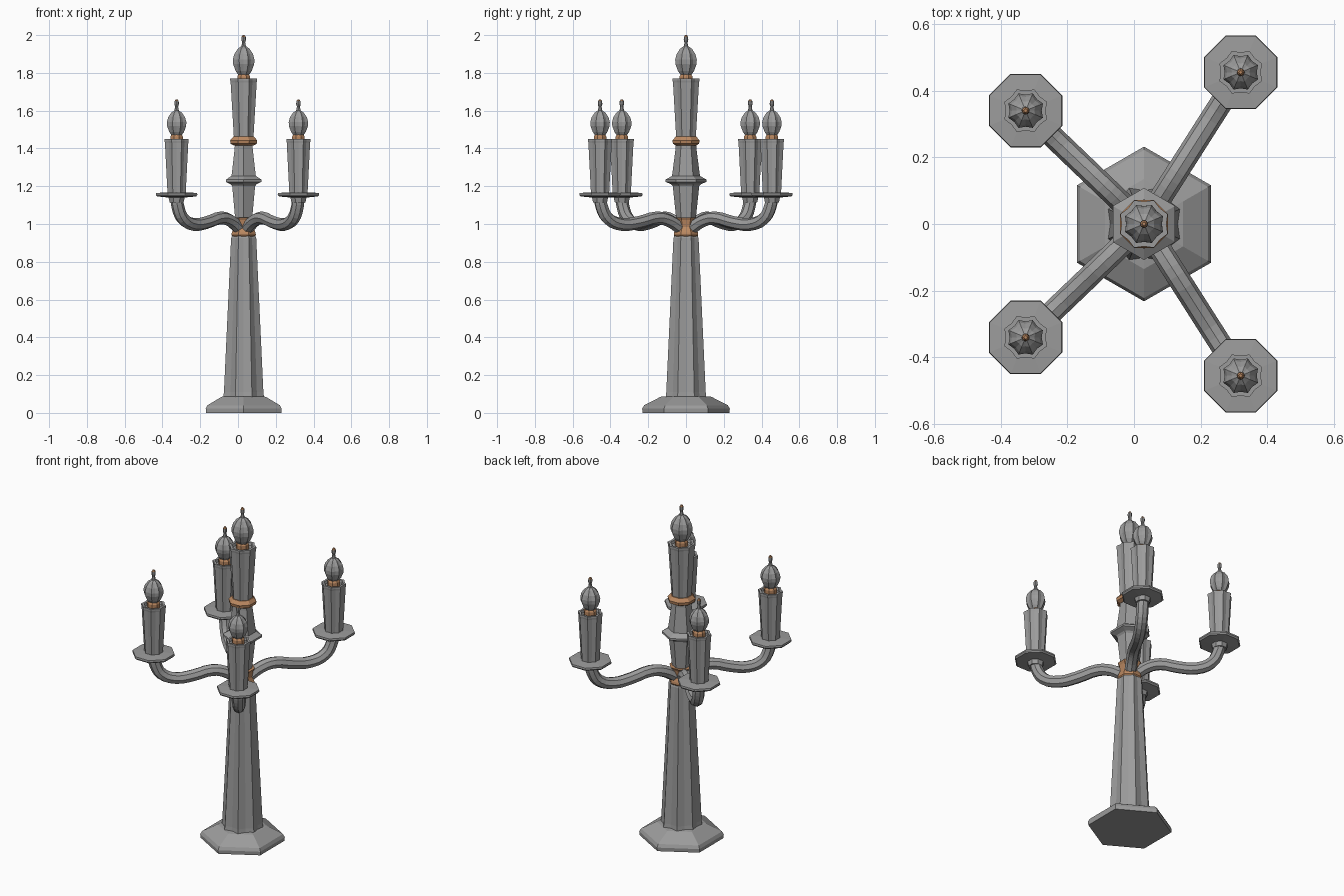
import bpy, math
from mathutils import Vector

if "Cube" in bpy.data.objects:
    bpy.data.objects.remove(bpy.data.objects["Cube"])


def make_material(name, color):
    m = bpy.data.materials.new(name)
    m.diffuse_color = (*color, 1)
    m.use_nodes = True
    m.node_tree.nodes["Principled BSDF"].inputs["Base Color"].default_value = m.diffuse_color
    return m


GREY = make_material("pewter grey", (0.33, 0.33, 0.33))
COPPER = make_material("copper", (0.50, 0.25, 0.12))
CX = 0.03  # the column stands slightly right of the origin


def add_mesh(name, verts, faces, mat):
    me = bpy.data.meshes.new(name)
    me.from_pydata(verts, [], faces)
    me.materials.append(mat)
    ob = bpy.data.objects.new(name, me)
    bpy.context.collection.objects.link(ob)
    return ob


def lathe(name, profile, sides, mat, at=(0, 0), turn=0.0, flute=None):
    """Stack of polygon rings (radius, z); flute pulls in the middle of every side."""
    n = sides * 2 if flute else sides
    verts = []
    for r, z in profile:
        for i in range(n):
            a = turn + math.tau * i / n
            k = r * flute if flute and i % 2 else r
            verts.append((at[0] + k * math.cos(a), at[1] + k * math.sin(a), z))
    faces = [tuple(reversed(range(n)))]
    for j in range(len(profile) - 1):
        for i in range(n):
            k = (i + 1) % n
            faces.append((j * n + i, j * n + k, (j + 1) * n + k, (j + 1) * n + i))
    faces.append(tuple(range((len(profile) - 1) * n, len(profile) * n)))
    return add_mesh(name, verts, faces, mat)


OCT = math.pi / 8   # octagons with sides square to the axes
HEX = math.pi / 2   # hexagons pointing along y
C = (CX, 0)


def candle(name, at, z0, z1, r0, r1, bulb_r, tip_z):
    # fluted sleeve with a lip and a shallow recess
    lathe(name + "_sleeve", [(r0, z0), (r1 * 0.97, z1 - 0.02), (r1, z1 - 0.01), (r1, z1),
                             (r1 * 0.8, z1), (r1 * 0.74, z1 - 0.015)],
          8, GREY, at, OCT, 0.87)
    # collar under the bulb
    lathe(name + "_collar", [(0.036, z1 - 0.02), (0.036, z1 + 0.012), (0.028, z1 + 0.025)],
          8, COPPER, at, OCT)
    # ribbed bulb
    b, h = z1 + 0.012, tip_z - z1 - 0.07
    shape = [(0.42, 0), (0.75, 0.18), (0.97, 0.40), (1.0, 0.55), (0.86, 0.74), (0.55, 0.91), (0.2, 1.0)]
    lathe(name + "_bulb", [(bulb_r * r, b + h * t) for r, t in shape], 8, GREY, at, OCT, 0.86)
    # thin finial
    lathe(name + "_finial", [(0.014, b + h - 0.01), (0.008, tip_z - 0.04), (0.012, tip_z - 0.025),
                             (0.011, tip_z - 0.01)], 8, GREY, at)
    lathe(name + "_finial_tip", [(0.011, tip_z - 0.01), (0.005, tip_z)], 8, COPPER, at)


# foot
lathe("foot", [(0.23, 0), (0.232, 0.022), (0.222, 0.04), (0.135, 0.085), (0.11, 0.088)], 6, GREY, C, HEX)

# fluted column
lathe("column", [(0.117, 0.08), (0.113, 0.11), (0.072, 0.925), (0.066, 0.94)], 8, GREY, C, OCT, 0.87)

# copper hub that carries the arms
lathe("arm_hub", [(0.066, 0.935), (0.07, 0.942), (0.068, 0.955), (0.054, 0.985), (0.06, 1.02), (0.068, 1.035)],
      8, COPPER, C, OCT)

# hexagonal knop with its flared collar
lathe("knop", [(0.052, 1.03), (0.070, 1.20), (0.078, 1.21), (0.108, 1.223), (0.108, 1.235),
               (0.074, 1.255), (0.055, 1.40), (0.054, 1.42)], 6, GREY, C, HEX)

# copper ring under the central candle
lathe("candle_ring", [(0.056, 1.415), (0.075, 1.425), (0.078, 1.442), (0.06, 1.462)], 8, COPPER, C, OCT)
candle("central_candle", C, 1.455, 1.77, 0.056, 0.077, 0.062, 2.0)

# arm path: share of the reach, height
PATH = [(0.06, 0.975), (0.2, 1.018), (0.34, 1.032), (0.55, 1.008), (0.75, 0.998),
        (0.91, 1.03), (0.98, 1.09), (1.0, 1.14)]


def arm(name, end):
    cu = bpy.data.curves.new(name, 'CURVE')
    cu.dimensions = '3D'
    cu.bevel_depth = 0.034
    cu.bevel_resolution = 2
    cu.resolution_u = 3
    cu.use_fill_caps = True
    sp = cu.splines.new('BEZIER')
    sp.bezier_points.add(len(PATH) - 1)
    start, stop = Vector((*C, 0)), Vector((*end, 0))
    for p, (f, z) in zip(sp.bezier_points, PATH):
        p.co = start.lerp(stop, f) + Vector((0, 0, z))
        p.handle_left_type = p.handle_right_type = 'AUTO'
    tmp = bpy.data.objects.new(name + "_path", cu)
    bpy.context.collection.objects.link(tmp)
    me = bpy.data.meshes.new_from_object(tmp.evaluated_get(bpy.context.evaluated_depsgraph_get()))
    bpy.data.objects.remove(tmp)
    me.name = name
    me.materials.clear()
    me.materials.append(GREY)
    for p in me.polygons:
        p.use_smooth = False
        p.material_index = 0
    bpy.context.collection.objects.link(bpy.data.objects.new(name, me))


# four branches: arm, drip pan and candle
for side, x, y in (("right", 0.32, 0.455), ("left", -0.325, 0.34)):
    for depth, s in (("front", -1), ("back", 1)):
        tag, end = f"{depth}_{side}", (x, y * s)
        arm(tag + "_arm", end)
        lathe(tag + "_drip_pan", [(0.04, 1.115), (0.046, 1.14), (0.112, 1.146), (0.119, 1.154),
                                  (0.117, 1.164), (0.06, 1.168)], 8, GREY, end, OCT)
        candle(tag + "_candle", end, 1.16, 1.45, 0.052, 0.069, 0.056, 1.66)
